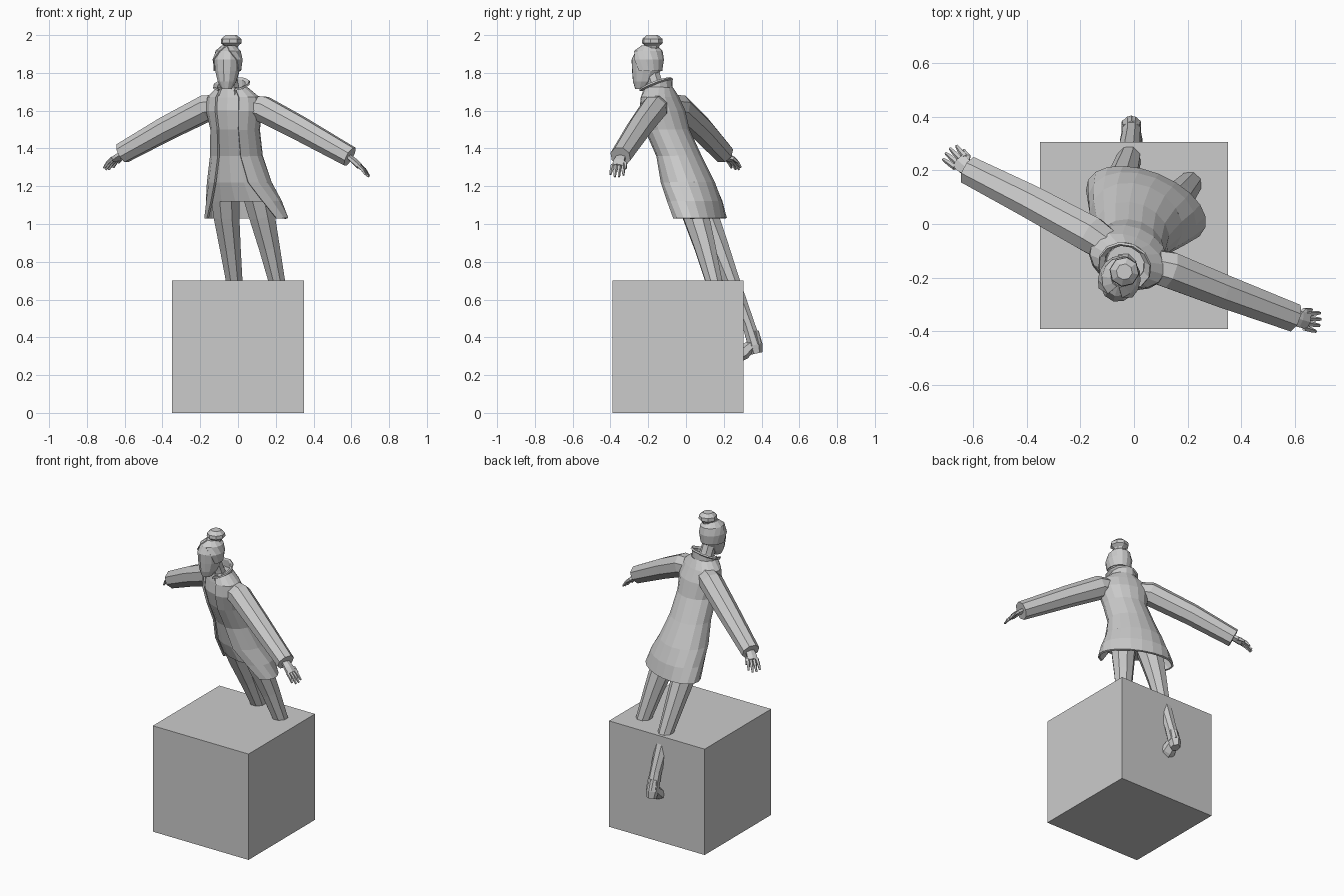
import bpy, bmesh
from math import sin, cos, pi, radians
from mathutils import Vector as V

old = bpy.data.objects.get("Cube")
if old:
    bpy.data.objects.remove(old, do_unlink=True)

grey = bpy.data.materials.new("plain grey")
grey.use_nodes = True
COLOUR = (0.6, 0.6, 0.6, 1)
grey.diffuse_color = COLOUR
grey.node_tree.nodes["Principled BSDF"].inputs["Base Color"].default_value = COLOUR


def finish(name, bm):
    bmesh.ops.recalc_face_normals(bm, faces=bm.faces)
    mesh = bpy.data.meshes.new(name)
    bm.to_mesh(mesh)
    bm.free()
    mesh.materials.append(grey)
    ob = bpy.data.objects.new(name, mesh)
    bpy.context.collection.objects.link(ob)
    return ob


def skin(name, rings, closed=True, thickness=0):
    """Join rings of points into a surface; closed rings get end caps."""
    bm = bmesh.new()
    rows = [[bm.verts.new(p) for p in r] for r in rings]
    n = len(rows[0])
    for lo, hi in zip(rows, rows[1:]):
        for i in range(n if closed else n - 1):
            j = (i + 1) % n
            bm.faces.new((lo[i], lo[j], hi[j], hi[i]))
    if closed:
        bm.faces.new(rows[0])
        bm.faces.new(rows[-1])
    ob = finish(name, bm)
    if thickness:
        mod = ob.modifiers.new("cloth", "SOLIDIFY")
        mod.thickness, mod.offset = thickness, 0
    return ob


def oval(z, cx, cy, rx, ry, yaw=22, n=12, gap=None, rise=0):
    """Level oval turned by yaw, starting at the front; gap opens the front."""
    a = radians(yaw)
    u, v = V((cos(a), -sin(a), 0)), V((sin(a), cos(a), 0))
    g = radians(gap or 0)
    steps = n if gap is None else n - 1
    pts = []
    for i in range(n):
        t = g + (2 * pi - 2 * g) * i / steps
        pts.append(V((cx, cy, z - rise * cos(t))) + u * rx * sin(t) - v * ry * cos(t))
    return pts


def tube(name, path, radii, n=8, ref=(0, 0, 1), flat=1.0):
    """Faceted limb along a path; flat squashes it along the ref direction."""
    path = [V(p) for p in path]
    rings = []
    for k, p in enumerate(path):
        t = (path[min(k + 1, len(path) - 1)] - path[max(k - 1, 0)]).normalized()
        a = t.cross(V(ref)).normalized()
        b = a.cross(t)
        ang = [2 * pi * (i + 0.5) / n for i in range(n)]
        rings.append([p + radii[k] * (a * cos(q) + b * sin(q) * flat) for q in ang])
    return skin(name, rings)


# Plinth
bm = bmesh.new()
bmesh.ops.create_cube(bm, size=1)
for vert in bm.verts:
    vert.co = V((vert.co.x * 0.7, vert.co.y * 0.695 - 0.0425, vert.co.z * 0.7 + 0.35))
finish("plinth", bm)

# Open coat: height, centre x, centre y, half width, half depth, front opening
BODY = [
    (1.03, 0.045, 0.07, 0.23, 0.12, 58),
    (1.12, 0.03, 0.045, 0.205, 0.13, 45),
    (1.22, 0.008, 0.01, 0.172, 0.132, 33),
    (1.36, -0.008, -0.037, 0.138, 0.11, 27),
    (1.50, -0.015, -0.1, 0.128, 0.11, 27),
    (1.60, -0.02, -0.125, 0.148, 0.11, 26),
    (1.67, -0.025, -0.137, 0.14, 0.088, 27),
    (1.72, -0.03, -0.145, 0.078, 0.07, 30),
]
skin("coat", [oval(z, x, y, w, d, n=15, gap=g) for z, x, y, w, d, g in BODY], False, 0.012)

# Dress worn under the coat
skin("dress", [oval(max(z, 1.08), x, y, w * 0.93, d * 0.93, n=14) for z, x, y, w, d, g in BODY[1:]])

# Standing collar, higher at the back
skin("collar", [
    oval(1.69, -0.035, -0.145, 0.078, 0.07, n=11, gap=32, rise=0.01),
    oval(1.735, -0.035, -0.148, 0.08, 0.07, n=11, gap=32, rise=0.03),
    oval(1.74, -0.035, -0.158, 0.1, 0.085, n=11, gap=28, rise=0.035)], False, 0.01)

# Neck and head
tube("neck", [(-0.03, -0.14, 1.66), (-0.04, -0.165, 1.74), (-0.05, -0.19, 1.82)],
     [0.052, 0.045, 0.045], ref=(0, 1, 0))
HEAD = [
    (1.715, -0.06, -0.24, 0.027, 0.03),
    (1.755, -0.058, -0.223, 0.05, 0.06),
    (1.81, -0.056, -0.21, 0.065, 0.078),
    (1.87, -0.055, -0.207, 0.072, 0.084),
    (1.915, -0.053, -0.2, 0.06, 0.07),
    (1.943, -0.05, -0.195, 0.03, 0.035),
]
skin("head", [oval(*r, n=12, yaw=15) for r in HEAD])

# Hair shell with the face left open, and a top bun
skin("hair", [oval(z, x, y, w + 0.004, d + 0.004, n=12, yaw=15, gap=g)
              for (z, x, y, w, d), g in zip(HEAD[2:], (75, 55, 24, 5))], False, 0.006)
skin("bun", [oval(z, -0.036, -0.178, r, r, n=8, yaw=10)
             for z, r in ((1.92, 0.03), (1.943, 0.038), (1.958, 0.056), (1.98, 0.054), (2.0, 0.03))])


# Sleeves and hands
def arm(side, shoulder, elbow, cuff, knuckle, tip):
    shoulder, elbow, cuff, knuckle, tip = map(V, (shoulder, elbow, cuff, knuckle, tip))
    root = V((-0.02, -0.135, 1.635))
    tube(side + "_sleeve", [root.lerp(shoulder, 0.35), shoulder, elbow, cuff],
         [0.06, 0.073, 0.067, 0.057], n=8)
    wrist = cuff.lerp(shoulder, 0.04)
    tube(side + "_palm", [wrist, cuff.lerp(knuckle, 0.5), knuckle],
         [0.026, 0.034, 0.034], n=6, flat=0.5)
    along = (tip - cuff).normalized()
    across = along.cross(V((0, 0, 1))).normalized()
    for i, length in enumerate((0.85, 1.0, 1.0, 0.8)):
        off = across * (i - 1.5) * 0.018
        end = knuckle + (tip - knuckle) * length + off * 1.3
        mid = (knuckle + end) / 2 + off * 0.5 + V((0, 0, 0.006))
        tube(f"{side}_finger_{i + 1}", [knuckle + off - along * 0.01, mid, end],
             [0.011, 0.01, 0.006], n=5)
    out = across if side == "right" else -across
    base = cuff.lerp(knuckle, 0.4)
    tube(side + "_thumb", [base, base + out * 0.035 + along * 0.025,
                           base + out * 0.042 + along * 0.06], [0.014, 0.012, 0.006], n=5)


arm("left", (0.13, -0.17, 1.61), (0.32, -0.245, 1.51), (0.592, -0.347, 1.357),
    (0.645, -0.362, 1.305), (0.692, -0.366, 1.25))
arm("right", (-0.16, -0.04, 1.617), (-0.38, 0.08, 1.505), (-0.612, 0.198, 1.375),
    (-0.652, 0.235, 1.342), (-0.692, 0.272, 1.288))


# Trousers and feet
def leg(side, path):
    tube(side + "_leg", path, [0.085, 0.074, 0.06, 0.047, 0.036, 0.04], n=8, ref=(0, 1, 0))
    ankle = V(path[-1])
    tube(side + "_heel", [ankle + V((0, -0.015, 0.07)), ankle + V((0, 0, 0)), ankle + V((0, 0.01, -0.045))],
         [0.035, 0.04, 0.03], n=6, ref=(0, 1, 0))
    tube(side + "_foot", [ankle + V((0, -0.005, 0.01)), ankle + V((0, -0.06, -0.04)), ankle + V((0, -0.18, -0.12))],
         [0.035, 0.048, 0.025], n=6, flat=0.8)


leg("right", [(-0.07, 0.04, 1.2), (-0.062, 0.1, 1.05), (-0.042, 0.17, 0.88),
              (-0.02, 0.24, 0.7), (-0.01, 0.33, 0.47), (-0.01, 0.365, 0.36)])
leg("left", [(0.09, 0.01, 1.2), (0.125, 0.05, 1.05), (0.165, 0.1, 0.88),
             (0.205, 0.147, 0.7), (0.235, 0.19, 0.52), (0.25, 0.21, 0.42)])
